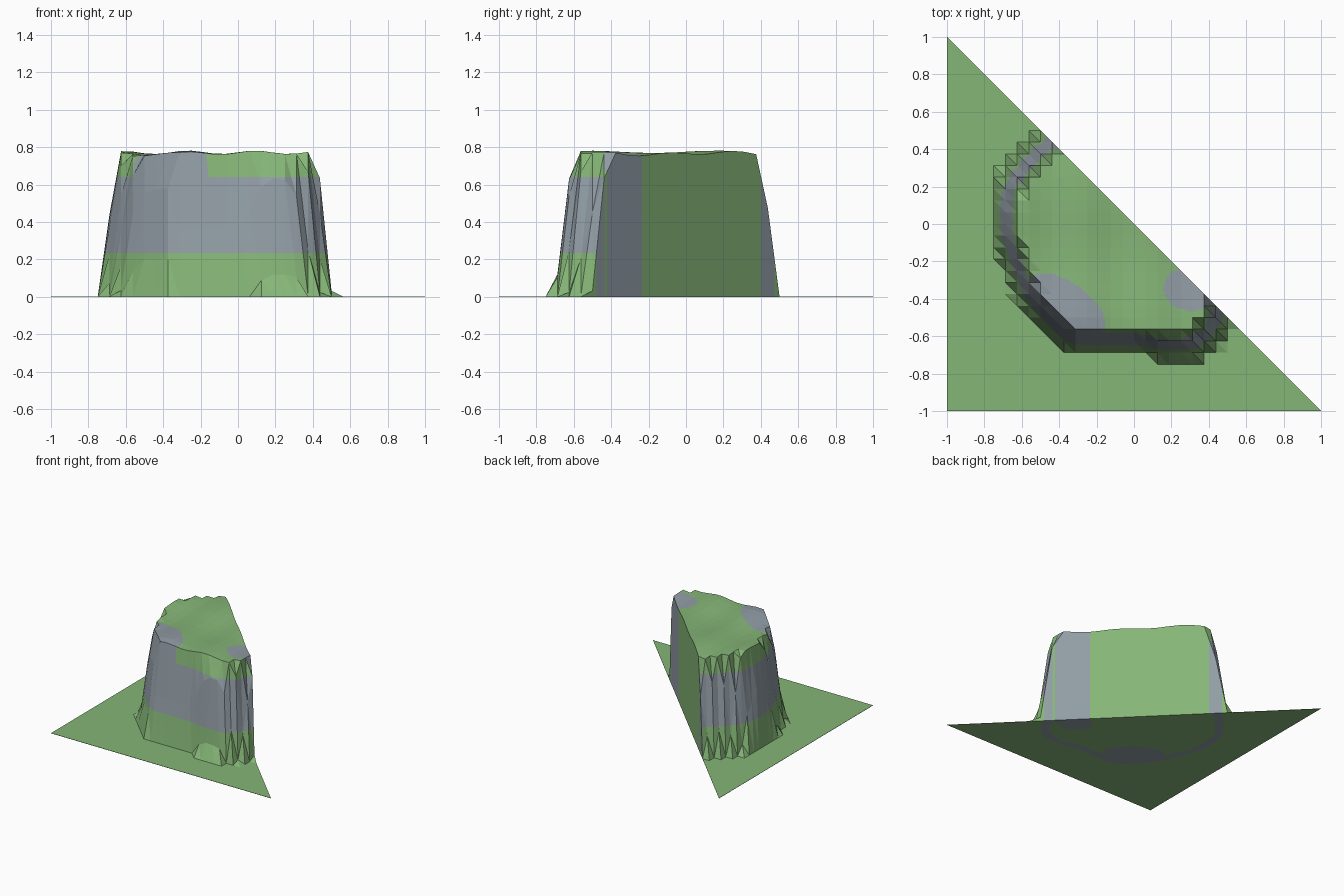
import bpy, bmesh, math
from mathutils import Vector

if "Cube" in bpy.data.objects:
    bpy.data.objects.remove(bpy.data.objects["Cube"])

N, STEP = 32, 2 / 32

# Mid-height outline of the plateau (closed beyond the diagonal cut)
OUTLINE = [Vector(p) for p in [
    (-0.44, 0.45), (-0.52, 0.39), (-0.60, 0.30), (-0.675, 0.20), (-0.695, 0.05),
    (-0.685, -0.08), (-0.64, -0.20), (-0.575, -0.37), (-0.50, -0.47), (-0.35, -0.62),
    (0.03, -0.625), (0.15, -0.655), (0.30, -0.655), (0.40, -0.59), (0.46, -0.47),
    (0.50, -0.30), (0.50, 0.50), (-0.35, 0.60)]]


def inside_distance(p):
    """Signed distance to the outline, positive inside."""
    best, inside = 9.0, False
    for i, a in enumerate(OUTLINE):
        b = OUTLINE[i - 1]
        ab = b - a
        t = max(0, min(1, (p - a).dot(ab) / ab.length_squared))
        best = min(best, (p - a - ab * t).length)
        if (a.y > p.y) != (b.y > p.y) and p.x < a.x + ab.x * (p.y - a.y) / ab.y:
            inside = not inside
    return best if inside else -best


def height(x, y):
    t = max(0, min(1, (inside_distance(Vector((x, y))) + 0.065) / 0.13))
    top = 0.767 + 0.009 * math.cos(17.5 * (x - 0.09)) + 0.006 * math.sin(9 * y)
    h = top * t * t * (3 - 2 * t)
    return h if h > 0.02 else 0.002


def in_ellipse(c, cx, cy, angle, rx, ry):
    dx, dy = c.x - cx, c.y - cy
    u = dx * math.cos(angle) + dy * math.sin(angle)
    v = dy * math.cos(angle) - dx * math.sin(angle)
    return (u / rx) ** 2 + (v / ry) ** 2 < 1


def is_rock(c):
    """Cliff band plus two bare patches on the plateau rim."""
    if 0.235 < c.z < 0.64:
        return True
    return c.z >= 0.64 and (in_ellipse(c, 0.31, -0.345, 0, 0.15, 0.12)
                            or in_ellipse(c, -0.36, -0.43, -0.62, 0.24, 0.115))


# Triangular height grid
bm = bmesh.new()
grid = {}
for i in range(N + 1):
    for j in range(N + 1 - i):
        x, y = -1 + i * STEP, -1 + j * STEP
        grid[i, j] = bm.verts.new((x, y, height(x, y)))
for i in range(N):
    for j in range(N - i):
        bm.faces.new((grid[i, j], grid[i + 1, j], grid[i, j + 1]))
        if i + j < N - 1:
            bm.faces.new((grid[i + 1, j], grid[i + 1, j + 1], grid[i, j + 1]))

# Finer faces on the plateau, and clean cuts at the rock band's edges
rim = [e for e in bm.edges if min(v.co.z for v in e.verts) > 0.6]
bmesh.ops.subdivide_edges(bm, edges=rim, cuts=3, use_grid_fill=True)
bmesh.ops.triangulate(bm, faces=[f for f in bm.faces if len(f.verts) > 4])
for z in (0.235, 0.64):
    bmesh.ops.bisect_plane(bm, geom=bm.verts[:] + bm.edges[:] + bm.faces[:],
                           plane_co=(0, 0, z), plane_no=(0, 0, 1))
for f in bm.faces:
    f.material_index = int(is_rock(f.calc_center_median()))

# Flat underside and side walls, coloured like the ground above them
top_faces = bm.faces[:]
edges = [e for e in bm.edges if e.is_boundary]
low = {v: bm.verts.new((v.co.x, v.co.y, 0)) for v in bm.verts[:]}
for f in top_faces:
    bm.faces.new([low[v] for v in reversed(f.verts)]).material_index = f.material_index
for e in edges:
    a, b = e.verts
    index = e.link_faces[0].material_index
    bm.faces.new((a, b, low[b], low[a])).material_index = index
bmesh.ops.recalc_face_normals(bm, faces=bm.faces[:])

mesh = bpy.data.meshes.new("plateau_terrain")
bm.to_mesh(mesh)
bm.free()
for name, color in (("grass_green", (0.235, 0.465, 0.185, 1)),
                    ("rock_grey", (0.285, 0.335, 0.375, 1))):
    mat = bpy.data.materials.new(name)
    mat.diffuse_color = color
    mat.use_nodes = True
    mat.node_tree.nodes["Principled BSDF"].inputs["Base Color"].default_value = mat.diffuse_color
    mesh.materials.append(mat)
bpy.context.collection.objects.link(bpy.data.objects.new("plateau_terrain", mesh))
